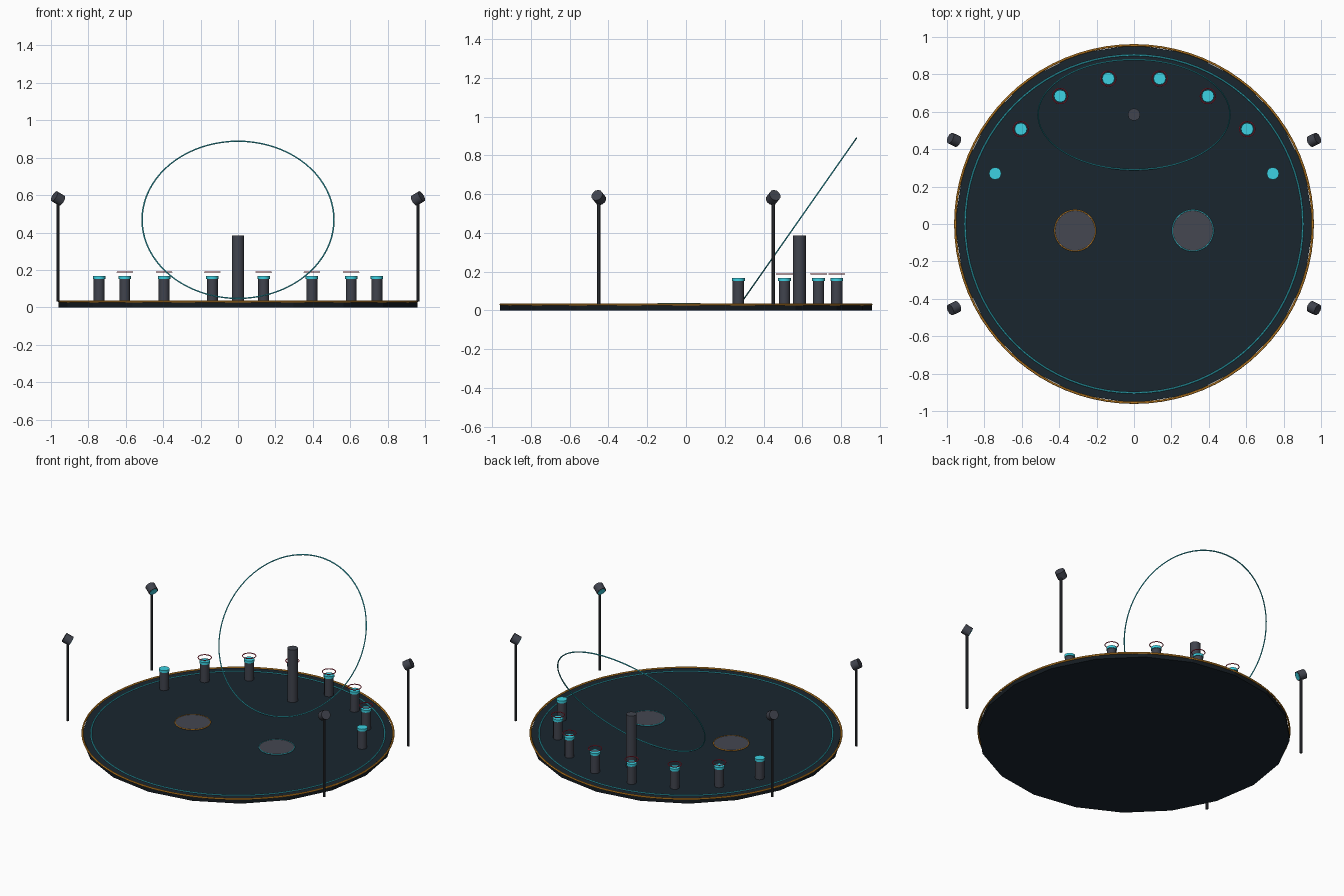
import bpy, bmesh, math
from mathutils import Vector, Matrix

if "Cube" in bpy.data.objects:
    bpy.data.objects.remove(bpy.data.objects["Cube"])


def mat(name, r, g, b):
    m = bpy.data.materials.new(name)
    m.diffuse_color = (r, g, b, 1)
    m.use_nodes = True
    m.node_tree.nodes["Principled BSDF"].inputs["Base Color"].default_value = m.diffuse_color
    return m


FLOOR = mat("dark slate", .010, .019, .028)
EDGE = mat("near black", .007, .011, .015)
GREY = mat("grey metal", .052, .057, .075)
PAD = mat("pad grey", .058, .063, .082)
POLE = mat("pole charcoal", .036, .039, .047)
CYAN = mat("bright cyan", .045, .640, .760)
ORANGE = mat("amber", 1.0, .400, .030)
RED = mat("crimson", 1.0, .060, .130)


def add(name, bm, material, smooth=True):
    me = bpy.data.meshes.new(name)
    bmesh.ops.recalc_face_normals(bm, faces=bm.faces)
    bm.to_mesh(me)
    bm.free()
    ob = bpy.data.objects.new(name, me)
    bpy.context.collection.objects.link(ob)
    me.materials.append(material)
    if smooth:
        bpy.context.view_layer.objects.active = ob
        ob.select_set(True)
        bpy.ops.object.shade_smooth_by_angle(angle=math.radians(40))
        ob.select_set(False)
    return ob


def rod(name, start, end, radius, sides, material, smooth=True):
    """Capped cylinder between two points."""
    a, b = Vector(start), Vector(end)
    d = b - a
    rot = d.to_track_quat('Z', 'Y').to_matrix().to_4x4()
    bm = bmesh.new()
    bmesh.ops.create_cone(bm, cap_ends=True, segments=sides, radius1=radius,
                          radius2=radius, depth=d.length,
                          matrix=Matrix.Translation((a + b) / 2) @ rot)
    return add(name, bm, material, smooth)


def ring(name, centre, major, minor, material, segments=64, sides=6, tilt=0):
    """Thin torus, optionally tilted about x."""
    bm = bmesh.new()
    m = Matrix.Translation(centre) @ Matrix.Rotation(tilt, 4, 'X')
    grid = []
    for i in range(segments):
        u = math.tau * i / segments
        row = []
        for j in range(sides):
            v = math.tau * j / sides
            r = major + minor * math.cos(v)
            row.append(bm.verts.new(m @ Vector((r * math.cos(u), r * math.sin(u),
                                                minor * math.sin(v)))))
        grid.append(row)
    for i in range(segments):
        p, q = grid[i], grid[(i + 1) % segments]
        for j in range(sides):
            k = (j + 1) % sides
            bm.faces.new((p[j], q[j], q[k], p[k]))
    return add(name, bm, material, True)


TOP = 0.03

# Stage disc with dark rim faces
stage = rod("stage_floor", (0, 0, 0), (0, 0, TOP), 0.959, 20, FLOOR, False)
stage.data.materials.append(EDGE)
for f in stage.data.polygons:
    if abs(f.normal.z) < 0.5:
        f.material_index = 1
ring("stage_rim_ring", (0, 0, TOP), 0.956, 0.006, ORANGE, 80)
ring("floor_light_ring", (0, 0, TOP), 0.903, 0.0045, CYAN, 80)

# Two standing pads with coloured borders
for side, x, colour in (("left", -0.315, ORANGE), ("right", 0.315, CYAN)):
    rod(side + "_pad", (x, -0.035, TOP), (x, -0.035, 0.036), 0.108, 32, PAD)
    ring(side + "_pad_ring", (x, -0.035, 0.035), 0.109, 0.003, colour, 40)

# Centre pillar and tilted hoop
rod("centre_pillar", (0, 0.585, TOP), (0, 0.585, 0.385), 0.033, 12, GREY)
ring("tilted_hoop", (0, 0.585, 0.468), 0.513, 0.004, CYAN, 80,
     tilt=math.radians(55))

# Arc of pedestals; the inner six carry a floating halo
for deg in (10, 30, 50, 70):
    for s in (-1, 1):
        a = math.radians(deg)
        x, y = s * 0.79 * math.sin(a), 0.79 * math.cos(a)
        rod("pedestal", (x, y, TOP), (x, y, 0.155), 0.029, 12, GREY)
        rod("pedestal_cap", (x, y, 0.152), (x, y, 0.168), 0.033, 12, CYAN)
        if deg < 70:
            ring("pedestal_halo", (x, y, 0.188), 0.041, 0.003, RED, 24)

# Four light poles with lamps aimed at the stage centre
for sx in (-1, 1):
    for sy in (-1, 1):
        c = Vector((sx * 0.962, sy * 0.45, 0.582))
        rod("light_pole", (c.x, c.y, TOP), (c.x, c.y, 0.575), 0.0085, 8, POLE)
        d = -c.normalized()
        rod("lamp_head", c - d * 0.025, c + d * 0.025, 0.031, 12, GREY)
        rod("lamp_lens", c + d * 0.022, c + d * 0.027, 0.025, 12, CYAN)
